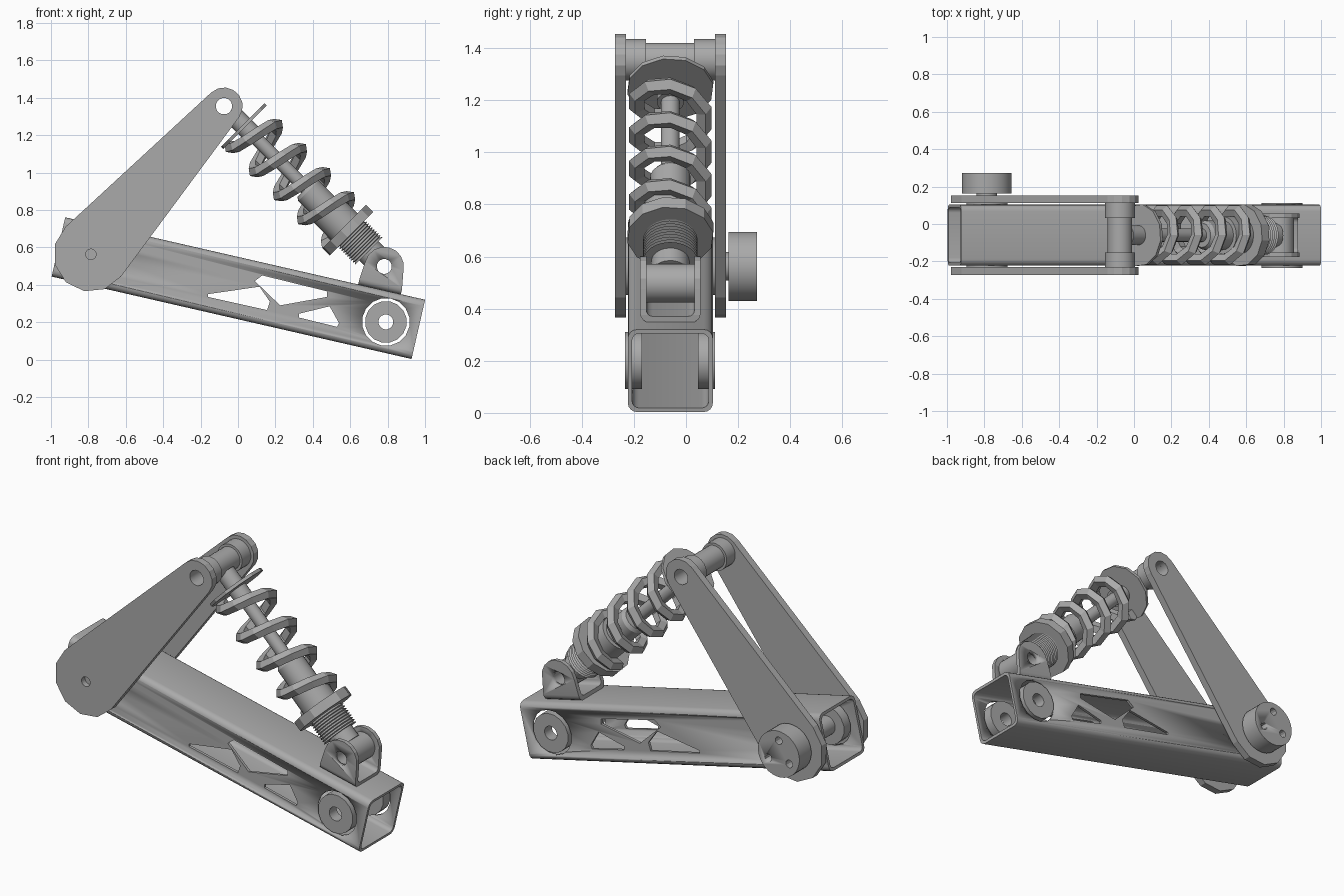
import bpy, bmesh, math
from mathutils import Vector

if "Cube" in bpy.data.objects:
    bpy.data.objects.remove(bpy.data.objects["Cube"])

STEEL = bpy.data.materials.new("steel_grey")
STEEL.use_nodes = True
GREY = (0.4, 0.4, 0.4, 1)
STEEL.diffuse_color = GREY
STEEL.node_tree.nodes["Principled BSDF"].inputs["Base Color"].default_value = GREY

MID = -0.06                                  # centre plane of the mechanism
Y = Vector((0, 1, 0))
TILT = math.radians(12.9)
ALONG = Vector((math.cos(TILT), 0, -math.sin(TILT)))
UP = Vector((math.sin(TILT), 0, math.cos(TILT)))
BEAM = Vector((0.002, MID, 0.382))
TOP = Vector((-0.075, MID, 1.355))           # upper shock pin
LOW = Vector((0.782, MID, 0.498))            # lower shock pin
PIVOT = BEAM - ALONG * 0.809
AXLE = BEAM + ALONG * 0.809


def loft(name, rings, closed=False, smooth=True):
    """Skin a list of equal-length point rings; cap the ends unless closed."""
    bm = bmesh.new()
    loops = [[bm.verts.new(p) for p in ring] for ring in rings]
    pairs = list(zip(loops, loops[1:])) + ([(loops[-1], loops[0])] if closed else [])
    for a, b in pairs:
        for i in range(len(a)):
            j = (i + 1) % len(a)
            bm.faces.new((a[i], a[j], b[j], b[i]))
    if not closed:
        bm.faces.new(loops[0])
        bm.faces.new(loops[-1])
    bmesh.ops.recalc_face_normals(bm, faces=bm.faces)
    mesh = bpy.data.meshes.new(name)
    bm.to_mesh(mesh)
    bm.free()
    mesh.materials.append(STEEL)
    ob = bpy.data.objects.new(name, mesh)
    bpy.context.collection.objects.link(ob)
    if smooth:
        activate(ob)
        bpy.ops.object.shade_smooth_by_angle(angle=math.radians(28))
    return ob


def activate(ob):
    bpy.ops.object.select_all(action='DESELECT')
    ob.select_set(True)
    bpy.context.view_layer.objects.active = ob


def lathe(name, origin, axis, profile, n=24, closed=False):
    """Turn (distance, radius) points around an axis."""
    u = axis.orthogonal().normalized()
    v = axis.cross(u)
    angles = [2 * math.pi * (i + 0.5) / n for i in range(n)]
    rings = [[origin + axis * t + (u * math.cos(a) + v * math.sin(a)) * r for a in angles]
             for t, r in profile]
    return loft(name, rings, closed)


def rod(name, origin, axis, t0, t1, r, n=24):
    return lathe(name, origin, axis, [(t0, r), (t1, r)], n)


def washer(name, origin, y0, y1, r, hole, n=24):
    """Ring about the y axis between two absolute y positions."""
    base = Vector((origin.x, 0, origin.z))
    return lathe(name, base, Y, [(y0, r), (y1, r), (y1, hole), (y0, hole)], n, True)


def prism(name, outline, y0, y1):
    """Extrude an (x, z) outline along y."""
    return loft(name, [[Vector((x, y, z)) for x, z in outline] for y in (y0, y1)], smooth=False)


def cut(ob, cutter, operation='DIFFERENCE'):
    mod = ob.modifiers.new("cut", 'BOOLEAN')
    mod.object, mod.operation, mod.solver = cutter, operation, 'EXACT'
    activate(ob)
    bpy.ops.object.modifier_apply(modifier=mod.name)
    bpy.data.objects.remove(cutter)


def rounded_rect(centre, w, h, r):
    pts = []
    for k, (sx, sy) in enumerate(((1, 1), (-1, 1), (-1, -1), (1, -1))):
        for s in range(5):
            a = math.pi / 2 * (k + s / 4)
            pts.append(centre + Y * (sx * (w / 2 - r) + r * math.cos(a))
                       + UP * (sy * (h / 2 - r) + r * math.sin(a)))
    return pts


def channel(name, centre, half, w, h, wall, r):
    """Hollow rounded box section running along the beam direction."""
    ends = [centre - ALONG * half, centre + ALONG * half]
    outer = [rounded_rect(e, w, h, r) for e in ends]
    inner = [rounded_rect(e, w - 2 * wall, h - 2 * wall, r - wall / 2) for e in ends]
    return loft(name, outer + inner[::-1], True)


# Box beam with lightening cutouts and axle openings
beam = channel("box_beam", BEAM, 0.987, 0.326, 0.325, 0.016, 0.035)
cutouts = [
    [(-.16, .35), (.115, .39), (.17, .31), (.155, .265), (-.16, .335)],
    [(.09, .42), (.13, .45), (.475, .365), (.475, .335), (.225, .29)],
    [(.325, .245), (.49, .285), (.54, .195), (.53, .175), (.325, .225)],
]
for outline in cutouts:
    cut(beam, prism("cutter", outline, -0.5, 0.5))
for centre in (PIVOT, AXLE):
    cut(beam, rod("cutter", centre, Y, -0.4, 0.4, 0.128, 16))

# Bosses inside the axle openings
for label, centre in (("pivot", PIVOT), ("axle", AXLE)):
    for side, y0, y1 in (("front", -0.235, -0.168), ("back", 0.046, 0.112)):
        washer(f"{label}_boss_{side}", centre, y0, y1, 0.112, 0.04, 16)


# Tapered link arms
def arm_outline():
    d = TOP - PIVOT
    heading = math.atan2(d.z, d.x)
    lean = math.asin(0.1 / math.hypot(d.x, d.z))
    pts = []
    for c, r, start, sweep, n in ((TOP, 0.1, -math.pi / 2 + lean, math.pi - 2 * lean, 7),
                                  (PIVOT, 0.2, math.pi / 2 - lean, math.pi + 2 * lean, 6)):
        for i in range(n + 1):
            a = heading + start + sweep * i / n
            pts.append((c.x + r * math.cos(a), c.z + r * math.sin(a)))
    return pts


for side, y0, y1 in (("front", -0.273, -0.231), ("back", 0.111, 0.153)):
    arm = prism(f"link_arm_{side}", arm_outline(), y0, y1)
    cut(arm, rod("cutter", TOP, Y, -0.5, 0.5, 0.044, 16))
    cut(arm, rod("cutter", PIVOT, Y, -0.5, 0.5, 0.028, 16))

# Pivot shaft and motor-like drum with three bolt holes
PIVOT_AXIS = Vector((PIVOT.x, 0, PIVOT.z))
rod("pivot_shaft", PIVOT_AXIS, Y, -0.24, 0.17, 0.055)
drum = rod("drive_drum", PIVOT_AXIS, Y, 0.163, 0.273, 0.133, 32)
for k in range(3):
    a = math.radians(90 + 120 * k)
    spot = PIVOT_AXIS + Vector((math.cos(a), 0, math.sin(a))) * 0.078
    cut(drum, rod("cutter", spot, Y, 0.22, 0.4, 0.022, 12))

# Upper pin: two bushings around the shock eye
washer("upper_bushing_front", TOP, -0.235, -0.153, 0.08, 0.044)
washer("upper_bushing_back", TOP, 0.031, 0.115, 0.08, 0.044)
washer("upper_shock_eye", TOP, -0.155, 0.033, 0.066, 0.044)

# Shock absorber along its own axis
AX = (LOW - TOP).normalized()
LENGTH = (LOW - TOP).length
rod("upper_shank", TOP, AX, 0.052, 0.23, 0.052)
rod("damper_rod", TOP, AX, 0.2, 0.7, 0.036, 16)
rod("upper_spring_seat", TOP, AX, 0.142, 0.16, 0.167, 12)
lathe("damper_head", TOP, AX, [(0.62, 0.065), (0.64, 0.078), (0.8, 0.078)])
rod("adjuster_collar", TOP, AX, 0.91, 0.965, 0.167, 12)
PITCH = 0.0145
thread = [(0.78, 0.1), (0.92, 0.1)]
for i in range(12):
    t = 0.92 + PITCH * i
    thread += [(t + PITCH * 0.3, 0.09), (t + PITCH, 0.105)]
lathe("threaded_body", TOP, AX, thread)
rod("lower_shank", TOP, AX, 1.08, LENGTH - 0.05, 0.073)
washer("lower_shock_eye", LOW, -0.153, 0.033, 0.075, 0.04)

# Coarse coil spring
SIDE = AX.cross(Y).normalized()
if SIDE.z < 0:
    SIDE = -SIDE
STEPS, TURNS = 10, 4
rings = []
for i in range(STEPS * TURNS + 1):
    phi = 2 * math.pi * i / STEPS
    out = -SIDE * math.cos(phi) - Y * math.sin(phi)
    centre = TOP + AX * (0.18 + 0.182 * i / STEPS) + out * 0.132
    rings.append([centre + (out * math.cos(a) + AX * math.sin(a)) * 0.034
                  for a in (2 * math.pi * k / 5 for k in range(5))])
loft("coil_spring", rings, smooth=False)

# U-shaped lower clevis trimmed to a rounded ear outline
foot = BEAM + ALONG * 0.737 + UP * 0.16
clevis = channel("lower_clevis", foot + UP * 0.3, 0.3, 0.232, 0.6, 0.024, 0.035)
ear = [foot + ALONG * 0.117 - UP * 0.05]
for i in range(9):
    a = math.pi * i / 8
    ear.append(LOW + ALONG * math.cos(a) * 0.105 + UP * math.sin(a) * 0.105)
ear.append(foot - ALONG * 0.117 - UP * 0.05)
ear.insert(1, foot + ALONG * 0.117 + UP * 0.03)
ear.insert(-1, foot - ALONG * 0.117 + UP * 0.03)
cut(clevis, prism("cutter", [(p.x, p.z) for p in ear], -0.5, 0.5), 'INTERSECT')
cut(clevis, rod("cutter", LOW, Y, -0.4, 0.4, 0.04, 16))
